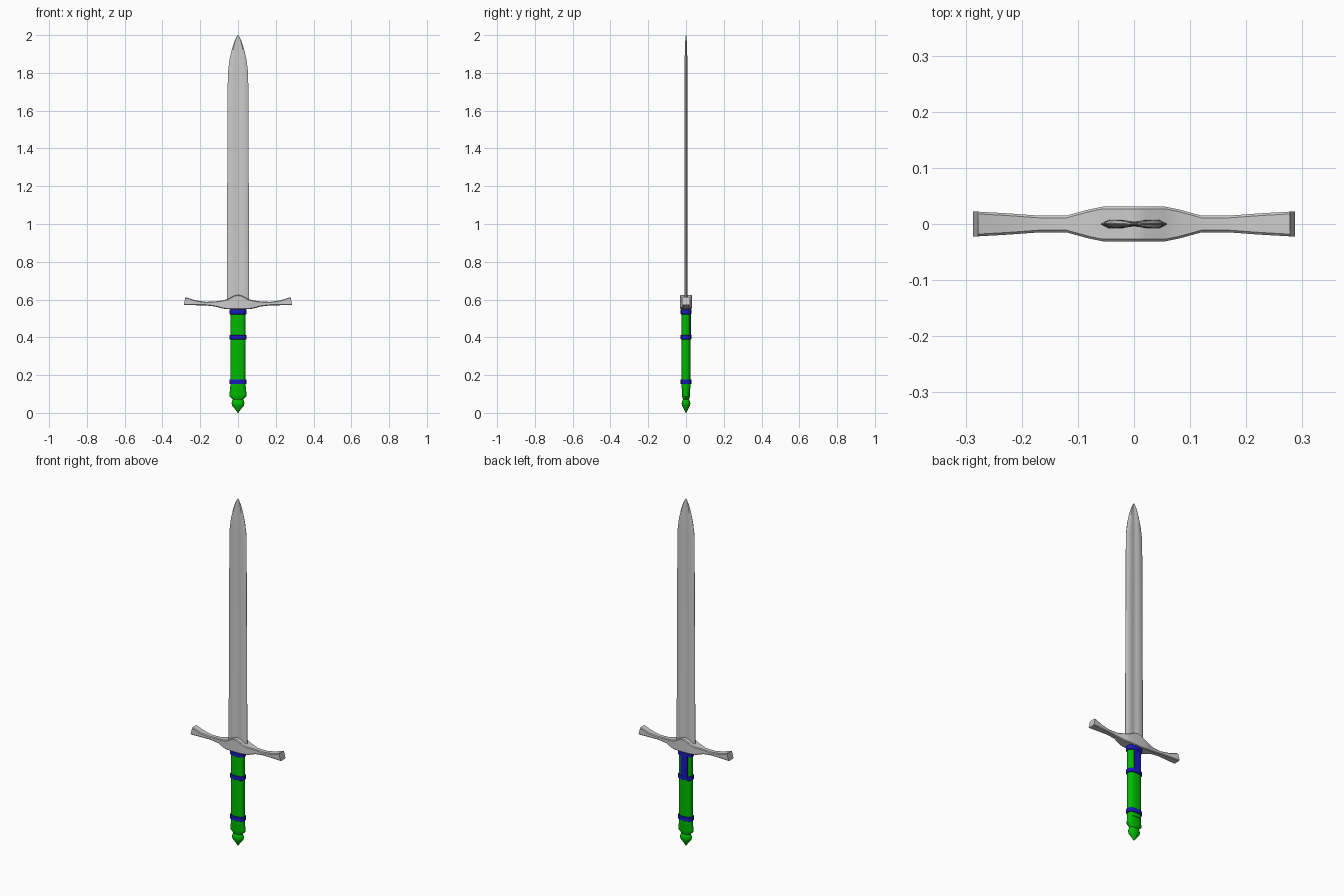
import bpy, math

if "Cube" in bpy.data.objects:
    bpy.data.objects.remove(bpy.data.objects["Cube"])


def loft(name, rings, color=None, smooth=None):
    """Skin a closed solid through a series of equal-length rings."""
    n = len(rings[0])
    verts = [v for r in rings for v in r]
    faces = [(i * n + j, i * n + (j + 1) % n, (i + 1) * n + (j + 1) % n, (i + 1) * n + j)
             for i in range(len(rings) - 1) for j in range(n)]
    faces += [tuple(reversed(range(n))), tuple(range(len(verts) - n, len(verts)))]
    me = bpy.data.meshes.new(name)
    me.from_pydata(verts, [], faces)
    ob = bpy.data.objects.new(name, me)
    bpy.context.collection.objects.link(ob)
    bpy.context.view_layer.objects.active = ob
    ob.select_set(True)
    bpy.ops.object.mode_set(mode='EDIT')
    bpy.ops.mesh.select_all(action='SELECT')
    bpy.ops.mesh.normals_make_consistent(inside=False)
    bpy.ops.object.mode_set(mode='OBJECT')
    if smooth:
        bpy.ops.object.shade_smooth_by_angle(angle=math.radians(smooth))
    ob.select_set(False)
    if color:
        me.materials.append(color)
    return ob


def material(name, rgb):
    m = bpy.data.materials.new(name)
    m.diffuse_color = (*rgb, 1)
    m.use_nodes = True
    m.node_tree.nodes["Principled BSDF"].inputs["Base Color"].default_value = m.diffuse_color
    return m


green = material("green", (0.0, 0.5, 0.0))
blue = material("blue", (0.01, 0.01, 0.5))


def oval(z, rx, ry, n=24, power=2.5):
    """Superellipse ring at height z."""
    ring = []
    for i in range(n):
        c, s = math.cos(math.tau * i / n), math.sin(math.tau * i / n)
        ring.append((rx * math.copysign(abs(c) ** (2 / power), c),
                     ry * math.copysign(abs(s) ** (2 / power), s), z))
    return ring


# Blade: bevelled edges with a shallow central fuller
half = [(1, 0.15), (0.78, 1), (0.35, 0.95), (0.15, 0.65), (0, 0.55)]
upper = half + [(-x, y) for x, y in half[-2::-1]]
section = upper + [(x, -y) for x, y in reversed(upper)]
stations = [(0.58, 0.059, 0.008), (1.2, 0.057, 0.0075), (1.8, 0.054, 0.007),
            (1.87, 0.045, 0.007), (1.93, 0.031, 0.006), (1.97, 0.018, 0.004),
            (1.99, 0.008, 0.002), (2.0, 0.001, 0.001)]
loft("blade", [[(x * w, y * t, z) for x, y in section] for z, w, t in stations], smooth=30)

# Crossguard: x at bottom, x at top, bottom z, top z, half depth
arm = [(0, 0, 0.548, 0.625, 0.031), (0.02, 0.02, 0.548, 0.621, 0.031),
       (0.055, 0.055, 0.549, 0.602, 0.031), (0.08, 0.08, 0.552, 0.596, 0.026),
       (0.12, 0.12, 0.563, 0.590, 0.015), (0.17, 0.17, 0.569, 0.588, 0.015),
       (0.23, 0.225, 0.570, 0.596, 0.019), (0.287, 0.278, 0.570, 0.613, 0.022)]
full = [(-a, -b, c, d, e) for a, b, c, d, e in arm[:0:-1]] + arm
rings = []
for xb, xt, zb, zt, d in full:
    c = 0.004
    rings.append([(xb, -d + c, zb), (xb, d - c, zb), (xb, d, zb + c), (xt, d, zt - c),
                  (xt, d - c, zt), (xt, -d + c, zt), (xt, -d, zt - c), (xb, -d, zb + c)])
loft("crossguard", rings, smooth=25)

# Grip
loft("grip", [oval(0.13, 0.04, 0.024), oval(0.555, 0.04, 0.024)], green, 35)

# Blue bands around the grip
for i, (z0, z1) in enumerate([(0.152, 0.178), (0.388, 0.413), (0.522, 0.55)]):
    loft(f"grip_band_{i + 1}", [oval(z0, 0.041, 0.025), oval(z0 + 0.002, 0.044, 0.028),
                                oval(z1 - 0.002, 0.044, 0.028), oval(z1, 0.041, 0.025)], blue, 30)

# Blue strip down the back of the grip
loft("back_strip", [[(-0.026, 0.015, z), (0.018, 0.015, z), (0.018, 0.0265, z), (-0.026, 0.0265, z)]
                    for z in (0.40, 0.535)], blue)

# Pommel: flared cap, neck and pointed bulb
profile = [(0.14, 0.041, 0.023), (0.13, 0.042, 0.021), (0.10, 0.045, 0.021), (0.088, 0.045, 0.021),
           (0.078, 0.034, 0.018), (0.070, 0.027, 0.016), (0.062, 0.032, 0.020),
           (0.050, 0.034, 0.023), (0.038, 0.031, 0.021), (0.018, 0.014, 0.011), (0.0, 0.002, 0.002)]
loft("pommel", [oval(z, rx, ry, power=2.2) for z, rx, ry in profile], green, 35)
